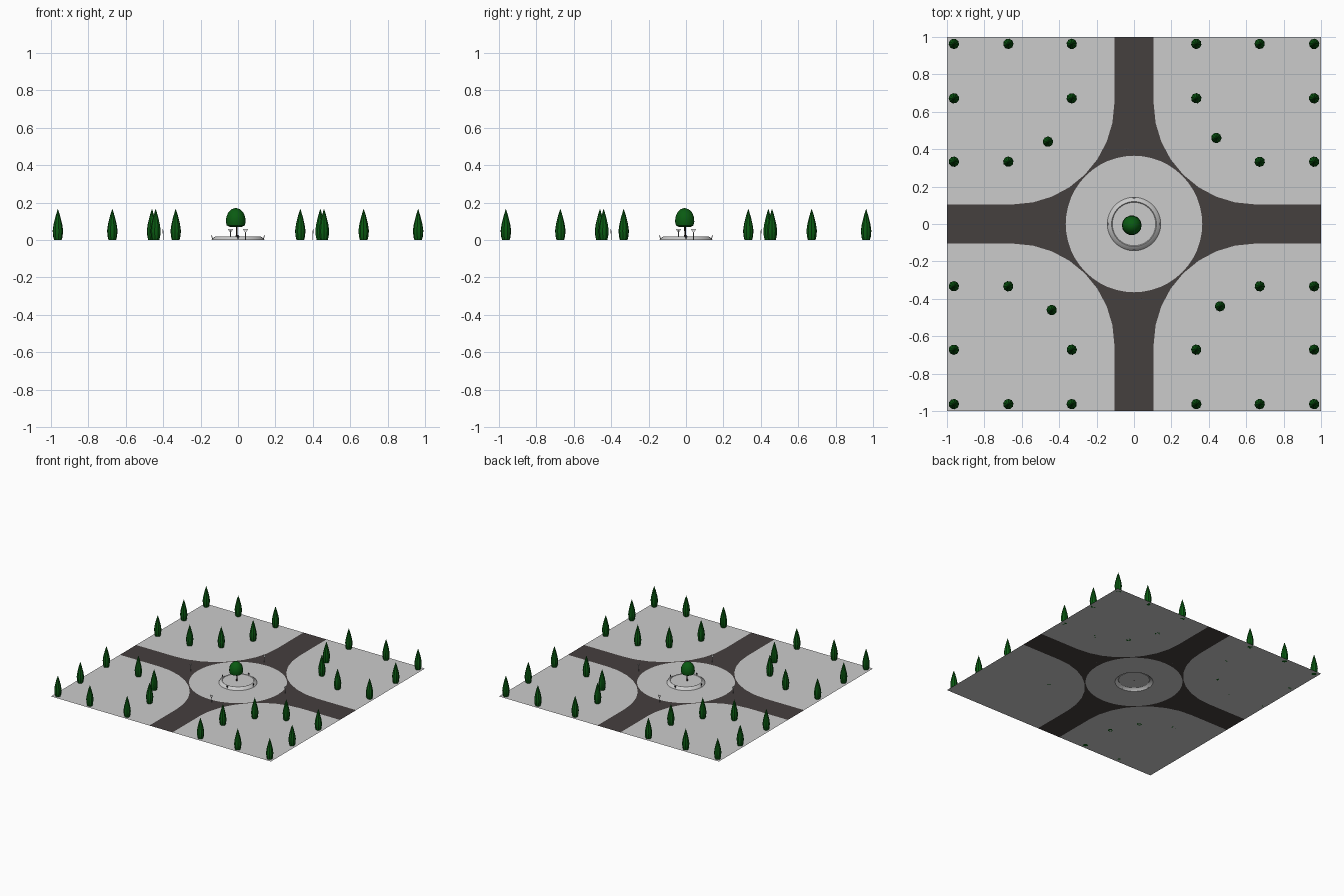
import bpy, bmesh, math
from mathutils import Matrix, Vector

if "Cube" in bpy.data.objects:
    bpy.data.objects.remove(bpy.data.objects["Cube"])


def material(name, rgb):
    m = bpy.data.materials.new(name)
    m.diffuse_color = (*rgb, 1)
    m.use_nodes = True
    m.node_tree.nodes["Principled BSDF"].inputs["Base Color"].default_value = m.diffuse_color
    return m


PAVING = material("paving grey", (0.60, 0.60, 0.60))
ASPHALT = material("asphalt", (0.060, 0.050, 0.049))
LEAVES = material("leaf green", (0.003, 0.105, 0.006))
BARK = material("dark bark", (0.02, 0.012, 0.01))
WHITE = material("sign white", (0.8, 0.8, 0.8))
METAL = material("pole grey", (0.4, 0.4, 0.4))
BLACK = material("sign dark", (0.012, 0.012, 0.015))


def finish(name, bm, mat, smooth=None):
    me = bpy.data.meshes.new(name)
    bm.to_mesh(me)
    bm.free()
    me.materials.append(mat)
    ob = bpy.data.objects.new(name, me)
    bpy.context.collection.objects.link(ob)
    if smooth:
        bpy.ops.object.select_all(action='DESELECT')
        ob.select_set(True)
        bpy.context.view_layer.objects.active = ob
        bpy.ops.object.shade_smooth_by_angle(angle=math.radians(smooth))
    return ob


def flat(name, outlines, mat):
    bm = bmesh.new()
    for pts in outlines:
        f = bm.faces.new([bm.verts.new((p[0], p[1], 0)) for p in pts])
        f.normal_update()
        if f.normal.z < 0:
            f.normal_flip()
    return finish(name, bm, mat)


def lathe(name, profile, sides, mat, smooth=None):
    bm = bmesh.new()
    vs = [bm.verts.new((r, 0, z)) for r, z in profile]
    es = [bm.edges.new(p) for p in zip(vs, vs[1:])]
    bmesh.ops.spin(bm, geom=vs + es, cent=(0, 0, 0), axis=(0, 0, 1),
                   angle=math.tau, steps=sides)
    bmesh.ops.remove_doubles(bm, verts=bm.verts, dist=1e-5)
    bmesh.ops.recalc_face_normals(bm, faces=bm.faces)
    return finish(name, bm, mat, smooth)


def turned(pts, k):
    a = math.pi / 2 * k
    c, s = round(math.cos(a)), round(math.sin(a))
    return [(x * c - y * s, x * s + y * c) for x, y in pts]


def copy(ob, name, loc, rot=0):
    o = bpy.data.objects.new(name, ob.data)
    o.location = loc
    o.rotation_euler.z = rot
    bpy.context.collection.objects.link(o)
    return o


# Ground: four paved corners and four flared road arms around a circular plaza
HALF, C, R_PLAZA, R_ISLE, N = 0.105, 0.646, 0.365, 0.143, 48
arc = [(C - (C - HALF) * math.cos(a), C - (C - HALF) * math.sin(a))
       for a in (math.pi / 2 * i / 8 for i in range(9))]
corner = arc + [(1, HALF), (1, 1), (HALF, 1)]
right_edge = [(HALF, 1)] + arc[:5]
rim = [(R_PLAZA * math.cos(a), R_PLAZA * math.sin(a))
       for a in (math.pi / 4 + math.pi / 2 * i / 12 for i in range(13))]
left_edge = [(-x, y) for x, y in reversed(right_edge)]
flat("paved_corners", [turned(corner, k) for k in range(4)], PAVING)
flat("roads", [turned(right_edge + rim + left_edge, k) for k in range(4)], ASPHALT)
plaza = lathe("roundabout_plaza", [(R_ISLE, 0), (R_PLAZA, 0)], N, PAVING)
if plaza.data.polygons[0].normal.z < 0:
    plaza.data.flip_normals()

# Raised island with sloping kerb
isle = lathe("central_island", [(R_ISLE, 0), (0.138, 0.008), (0.120, 0.020),
                                (0.116, 0.016), (0, 0.016)], N, PAVING, 35)
if isle.data.polygons[-1].normal.z < 0 and max(p.normal.z for p in isle.data.polygons) < 0.5:
    isle.data.flip_normals()

# Central tree
trunk = lathe("tree_trunk", [(0, 0.016), (0.007, 0.016), (0.004, 0.03),
                             (0.005, 0.08), (0, 0.08)], 8, BARK)
trunk.location = (-0.007, -0.005, 0)
crown = lathe("tree_crown", [(0, 0.074), (0.030, 0.069), (0.048, 0.078), (0.053, 0.098),
                             (0.050, 0.125), (0.040, 0.148), (0.022, 0.165), (0, 0.172)],
              14, LEAVES, 40)
crown.location = (-0.012, -0.007, 0)

# Cypress trees: mirrored grid plus one on each diagonal
A, B, D = 0.963, 0.672, 0.333
spots = [(sx * x, sy * y) for sx in (-1, 1) for sy in (-1, 1)
         for x, y in ((A, A), (B, A), (D, A), (A, B), (D, B), (A, D), (B, D))]
for k in range(4):
    spots += turned([(0.44, 0.46)], k)
cypress = None
for i, (x, y) in enumerate(spots):
    if cypress is None:
        cypress = lathe("cypress", [(0, 0), (0.020, 0), (0.025, 0.018), (0.028, 0.05),
                                    (0.023, 0.085), (0.012, 0.130), (0, 0.168)], 9, LEAVES, 30)
        cypress.location = (x, y, 0)
    else:
        copy(cypress, f"cypress_{i}", (x, y, 0), i * 1.57)


# Thin upright plate facing -y
def plate(name, n, radius, z, angle, mat):
    bm = bmesh.new()
    bmesh.ops.create_cone(bm, cap_ends=True, segments=n, radius1=radius, radius2=radius, depth=0.002)
    bm.verts.ensure_lookup_table()
    bmesh.ops.transform(bm, verts=bm.verts, matrix=Matrix.Translation((0, -0.002, z))
                        @ Matrix.Rotation(math.pi / 2, 4, 'X') @ Matrix.Rotation(angle, 4, 'Z'))
    if n == 3:  # make sure the triangle points down
        low = sum(1 for v in bm.verts if v.co.z < z)
        if low > 2:
            bmesh.ops.scale(bm, vec=(1, 1, -1), verts=bm.verts, space=Matrix.Translation((0, 0, -z)))
            bmesh.ops.reverse_faces(bm, faces=bm.faces)
    return finish(name, bm, mat)


# Give-way signs at each road arm and round signs on the island kerb
give_way = [lathe("give_way_pole", [(0, 0), (0.0018, 0), (0.0018, 0.05), (0, 0.05)], 6, METAL),
            plate("give_way_sign", 3, 0.016, 0.052, 0, WHITE)]
keep = [lathe("island_sign_pole", [(0, 0), (0.0018, 0), (0.0018, 0.02), (0, 0.02)], 6, METAL),
        plate("island_sign", 12, 0.007, 0.020, 0, BLACK)]
for parts, spot in ((give_way, (0.04, -0.40)), (keep, (0, -0.138))):
    for k in range(4):
        x, y = turned([spot], k)[0]
        for p in parts:
            if k == 0:
                p.location = (x, y, 0)
            else:
                copy(p, f"{p.name}_{k}", (x, y, 0), k * math.pi / 2)
